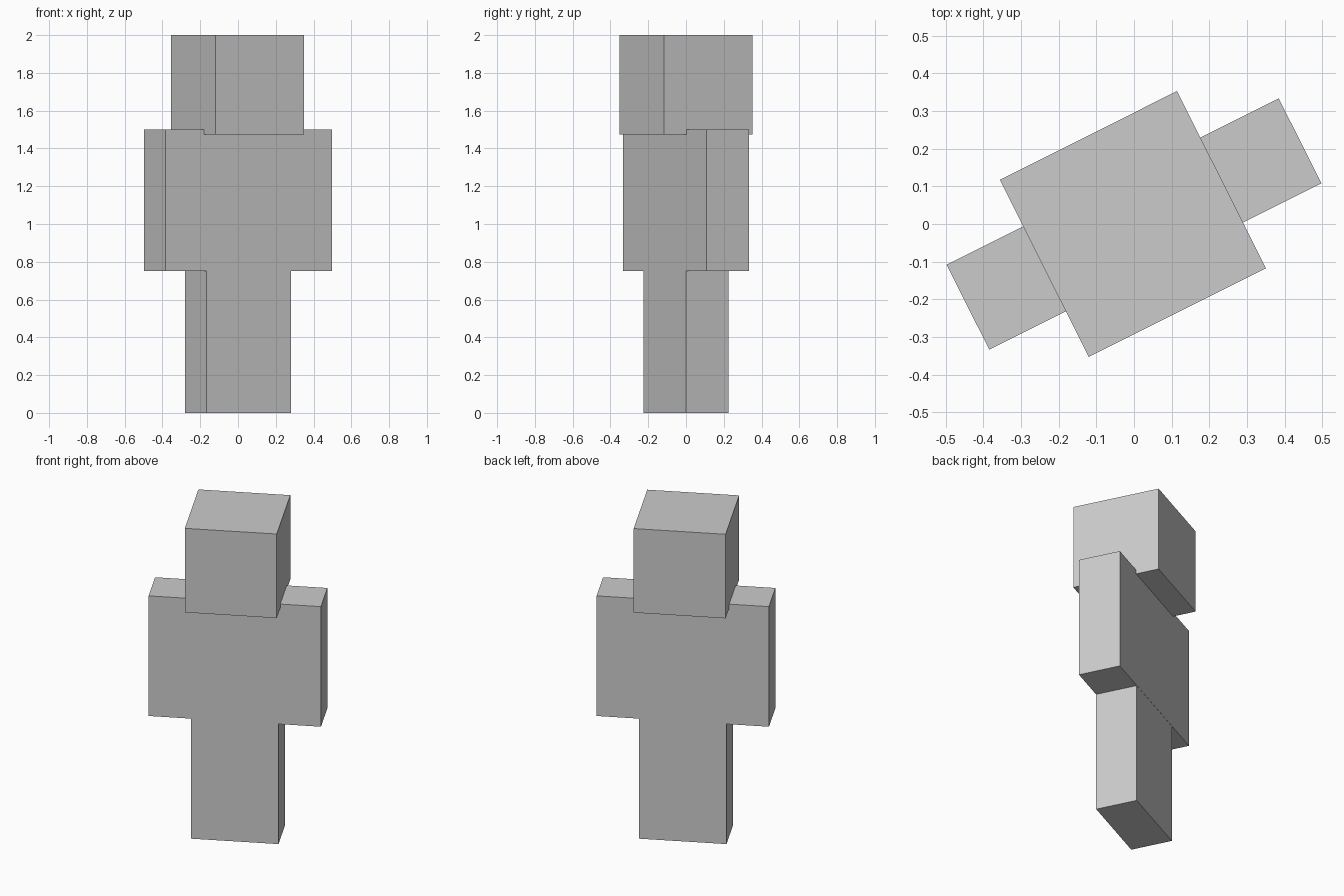
import bpy
import math
from mathutils import Matrix

cube = bpy.data.objects.get("Cube")
if cube:
    bpy.data.objects.remove(cube, do_unlink=True)

# One plain grey for the whole figure
grey = bpy.data.materials.new("plain_grey")
grey.use_nodes = True
colour = (0.6, 0.6, 0.6, 1)
grey.diffuse_color = colour
grey.node_tree.nodes["Principled BSDF"].inputs["Base Color"].default_value = colour

TURN = math.radians(26.6)  # the figure stands turned about z


def block(name, width, depth, bottom, top):
    """Axis-centred box, turned with the figure."""
    bpy.ops.mesh.primitive_cube_add(size=1)
    ob = bpy.context.object
    ob.name = ob.data.name = name
    shape = Matrix.Diagonal((width, depth, top - bottom, 1))
    lift = Matrix.Translation((0, 0, (bottom + top) / 2))
    ob.data.transform(lift @ shape)
    ob.rotation_euler.z = TURN
    ob.data.materials.append(grey)
    return ob


# Joined legs, torso with flush arms, and a cubic head sunk slightly into it
block("legs", 0.50, 0.25, 0, 0.75)
block("torso_and_arms", 0.986, 0.252, 0.75, 1.5)
head = block("head", 0.526, 0.526, 1.475, 2)
head.location.x = -0.003
